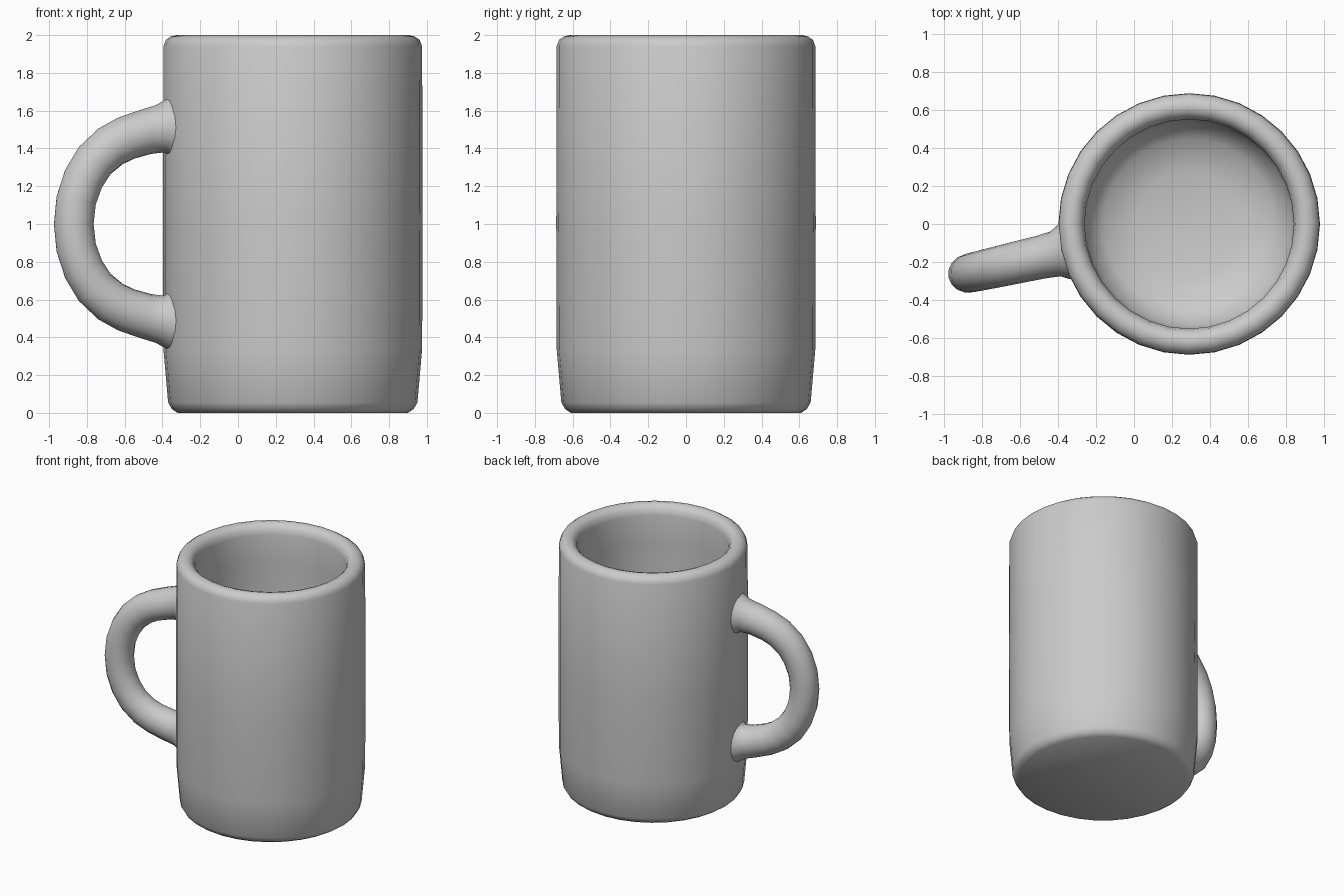
import bpy, bmesh
from math import sin, cos, pi, radians

if "Cube" in bpy.data.objects:
    bpy.data.objects.remove(bpy.data.objects["Cube"])

CX, SEG = 0.29, 32


def finish(name, bm, angle):
    bmesh.ops.remove_doubles(bm, verts=bm.verts, dist=1e-4)
    bmesh.ops.recalc_face_normals(bm, faces=bm.faces)
    me = bpy.data.meshes.new(name)
    bm.to_mesh(me)
    bm.free()
    ob = bpy.data.objects.new(name, me)
    bpy.context.collection.objects.link(ob)
    bpy.ops.object.select_all(action='DESELECT')
    ob.select_set(True)
    bpy.context.view_layer.objects.active = ob
    bpy.ops.object.shade_smooth_by_angle(angle=radians(angle))
    ob.location.x = CX
    return ob


# Mug body: outer wall, rounded rim, inner wall and floor in one lathe profile
profile = [(0, 0), (0.61, 0), (0.64, 0.02), (0.66, 0.055), (0.685, 0.34),
           (0.687, 1.0), (0.685, 1.94), (0.672, 1.975), (0.645, 1.993), (0.615, 2.0),
           (0.585, 1.99), (0.56, 1.965), (0.55, 1.92), (0.555, 1.7), (0.56, 0.42),
           (0.535, 0.27), (0.45, 0.18), (0.28, 0.135), (0, 0.12)]
bm = bmesh.new()
vs = [bm.verts.new((r, 0, z)) for r, z in profile]
edges = [bm.edges.new(p) for p in zip(vs, vs[1:])]
bmesh.ops.spin(bm, geom=vs + edges, cent=(0, 0, 0), axis=(0, 0, 1),
               angle=2 * pi, steps=SEG, use_duplicate=False)
finish("mug_body", bm, 60)

# Handle: upper half path (distance from mug axis, height, radius), mirrored about z = 1
half = [(0.64, 1.51, 0.17), (0.685, 1.508, 0.148), (0.72, 1.504, 0.127),
        (0.80, 1.487, 0.12), (0.905, 1.454, 0.117), (0.99, 1.41, 0.115),
        (1.075, 1.335, 0.112), (1.135, 1.24, 0.11), (1.175, 1.125, 0.108),
        (1.188, 1.0, 0.107)]
path = half + [(d, 2 - z, r) for d, z, r in reversed(half[:-1])]
heading = pi + radians(12.6)
bm = bmesh.new()
rings = []
for i, (d, z, r) in enumerate(path):
    a, b = path[max(i - 1, 0)], path[min(i + 1, len(path) - 1)]
    tx, tz = b[0] - a[0], b[1] - a[1]
    n = (tx * tx + tz * tz) ** 0.5
    nx, nz = -tz / n, tx / n
    ring = []
    for k in range(16):
        t = 2 * pi * k / 16
        u, side = d + nx * r * cos(t), r * 0.95 * sin(t)
        ring.append(bm.verts.new((u * cos(heading) - side * sin(heading),
                                  u * sin(heading) + side * cos(heading),
                                  z + nz * r * cos(t))))
    rings.append(ring)
for p, q in zip(rings, rings[1:]):
    for k in range(16):
        j = (k + 1) % 16
        bm.faces.new((p[k], p[j], q[j], q[k]))
finish("handle", bm, 60)
